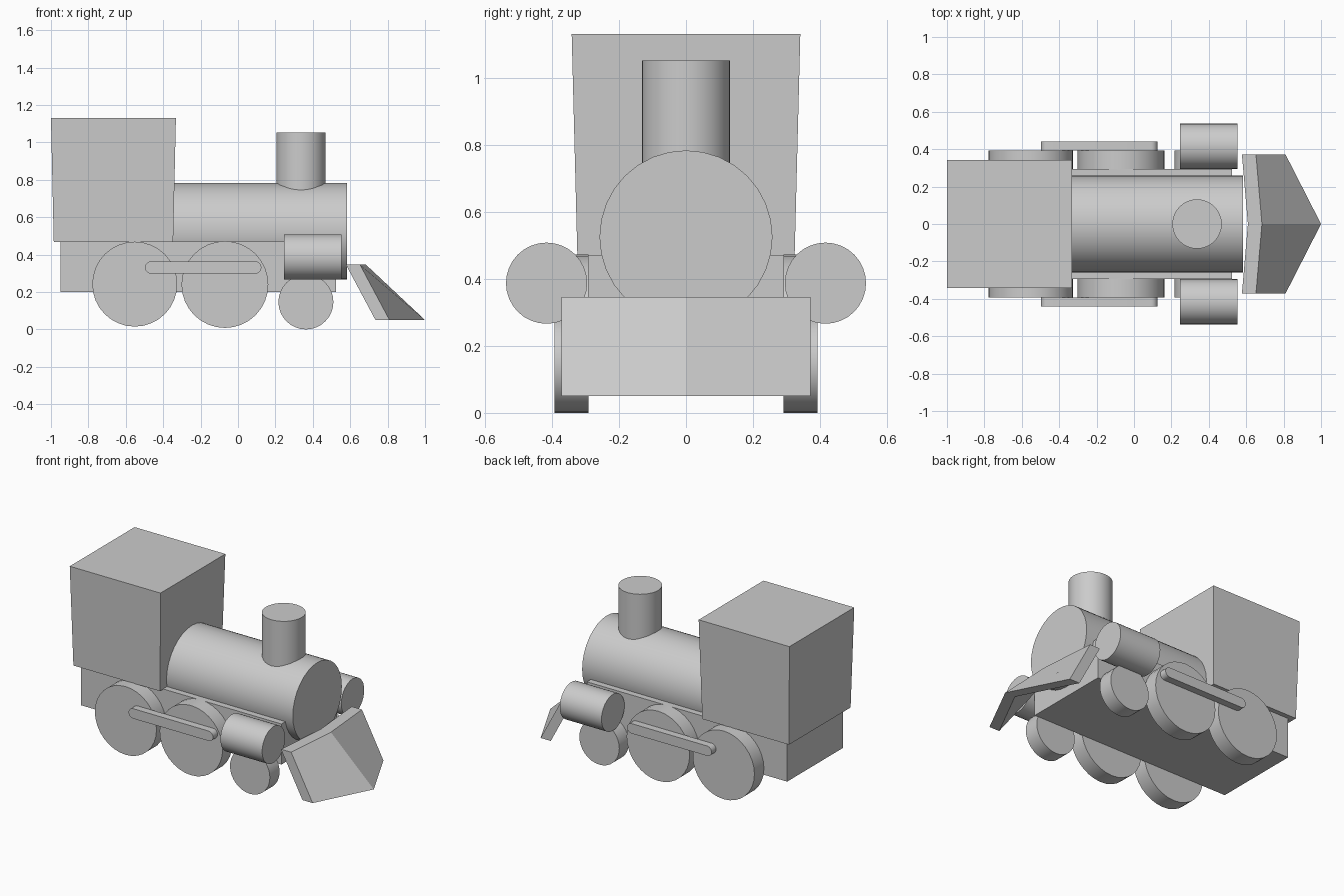
import bpy, bmesh
from math import pi, sin, cos

if "Cube" in bpy.data.objects:
    bpy.data.objects.remove(bpy.data.objects["Cube"])


def add_mesh(name, verts, faces, smooth=False):
    mesh = bpy.data.meshes.new(name)
    mesh.from_pydata(verts, [], faces)
    bm = bmesh.new()
    bm.from_mesh(mesh)
    bmesh.ops.recalc_face_normals(bm, faces=bm.faces)
    bm.to_mesh(mesh)
    bm.free()
    obj = bpy.data.objects.new(name, mesh)
    bpy.context.collection.objects.link(obj)
    if smooth:
        smooth_sides(obj)
    return obj


def smooth_sides(obj):
    bpy.ops.object.select_all(action='DESELECT')
    bpy.context.view_layer.objects.active = obj
    obj.select_set(True)
    bpy.ops.object.shade_smooth_by_angle(angle=pi / 6)


def loft(name, rings, smooth=False):
    """Closed solid through rings of equal point count."""
    n = len(rings[0])
    verts = [p for ring in rings for p in ring]
    faces = [tuple(range(n)), tuple(range(len(verts) - n, len(verts)))]
    for r in range(len(rings) - 1):
        for i in range(n):
            j = (i + 1) % n
            faces.append((r * n + i, r * n + j, (r + 1) * n + j, (r + 1) * n + i))
    return add_mesh(name, verts, faces, smooth)


def rect(x0, x1, half_y, z):
    return [(x0, -half_y, z), (x1, -half_y, z), (x1, half_y, z), (x0, half_y, z)]


def cylinder(name, center, radius, depth, axis, sides=32):
    rot = {'X': (0, pi / 2, 0), 'Y': (pi / 2, 0, 0), 'Z': (0, 0, 0)}[axis]
    bpy.ops.mesh.primitive_cylinder_add(vertices=sides, radius=radius, depth=depth,
                                        location=center, rotation=rot)
    obj = bpy.context.object
    obj.name = name
    smooth_sides(obj)
    return obj


# Chassis and slightly flared cab
loft("chassis", [rect(-0.95, 0.525, 0.293, z) for z in (0.2, 0.47)])
loft("cab", [rect(-0.985, -0.347, 0.324, 0.467), rect(-1.0, -0.332, 0.341, 1.13)])

# Boiler and chimney
cylinder("boiler", (0.107, 0, 0.525), 0.258, 0.954, 'X')
cylinder("chimney", (0.337, 0, 0.826), 0.132, 0.452, 'Z')

# Running gear on both sides
wheels = [("rear_wheel", -0.552, 0.242, 0.227),
          ("middle_wheel", -0.07, 0.24, 0.232),
          ("front_wheel", 0.363, 0.147, 0.147)]
for side, s in (("right", -1), ("left", 1)):
    for name, x, z, r in wheels:
        cylinder(f"{name}_{side}", (x, s * 0.342, z), r, 0.102, 'Y')
    cylinder(f"steam_cylinder_{side}", (0.4, s * 0.416, 0.387), 0.121, 0.307, 'X')

    # Connecting rod: stadium outline extruded sideways
    outline = []
    for cx, start in ((0.092, -pi / 2), (-0.464, pi / 2)):
        for i in range(13):
            a = start + pi * i / 12
            outline.append((cx + 0.033 * cos(a), 0.331 + 0.033 * sin(a)))
    loft(f"connecting_rod_{side}",
         [[(x, s * y, z) for x, z in outline] for y in (0.392, 0.441)], True)

# V-shaped track guard: section at outer edges and at the centre ridge
def guard_section(y, top_x, bottom_x, thick=0.075):
    return [(top_x - thick, y, 0.346), (top_x, y, 0.346),
            (bottom_x, y, 0.05), (bottom_x - thick, y, 0.05)]


loft("track_guard", [guard_section(-0.372, 0.652, 0.81),
                     guard_section(0, 0.684, 1.0),
                     guard_section(0.372, 0.652, 0.81)])
